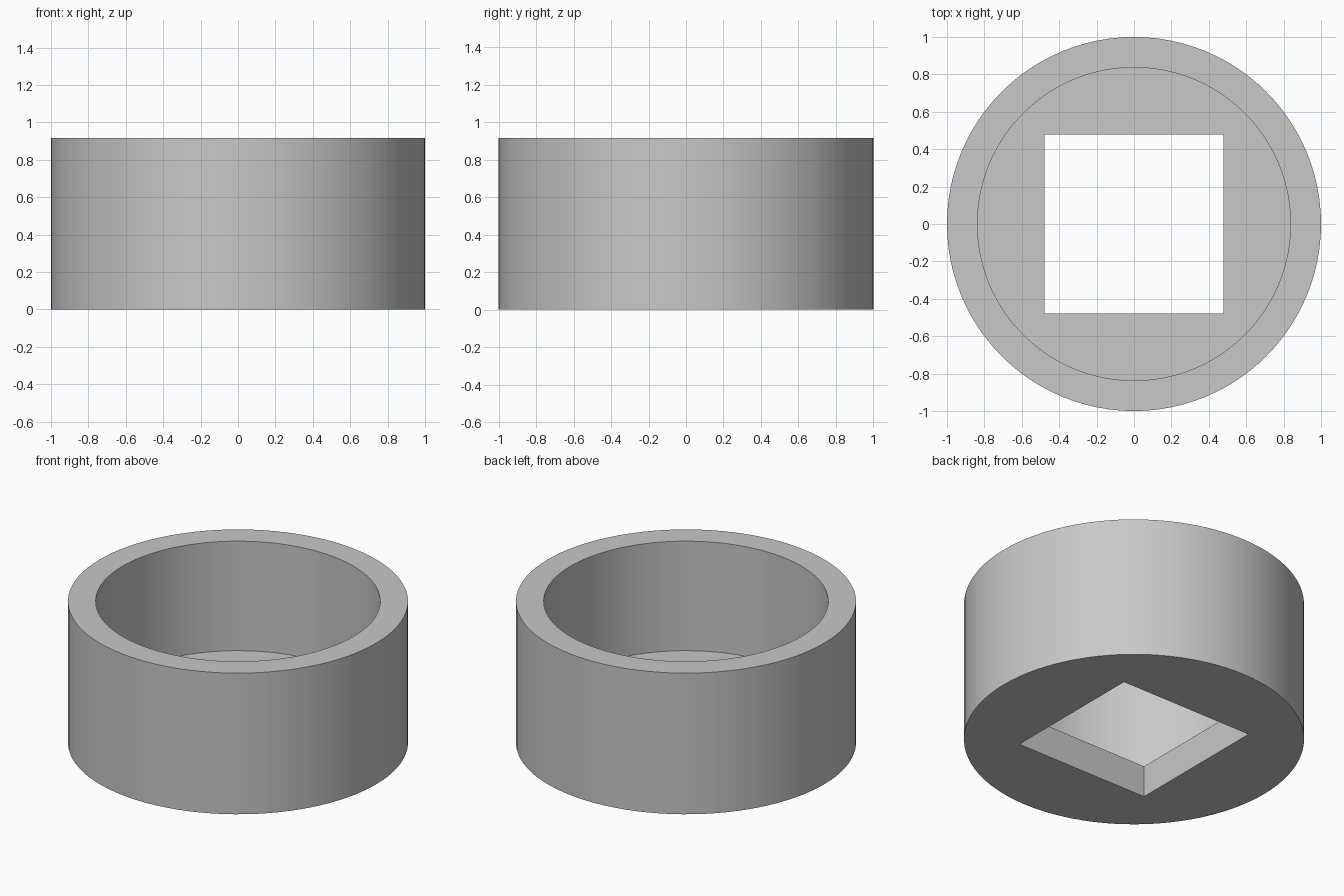
import bpy
import bmesh
from math import cos, sin, tau, radians

if "Cube" in bpy.data.objects:
    bpy.data.objects.remove(bpy.data.objects["Cube"], do_unlink=True)

SEGMENTS = 96
HEIGHT, FLOOR = 0.916, 0.205
OUTER, INNER, HOLE = 1.0, 0.837, 0.478


def ring(bm, size, z, square=False):
    """Closed loop of vertices, round or projected onto a square."""
    verts = []
    for i in range(SEGMENTS):
        c, s = cos(tau * i / SEGMENTS), sin(tau * i / SEGMENTS)
        k = size / max(abs(c), abs(s)) if square else size
        verts.append(bm.verts.new((c * k, s * k, z)))
    return verts


# Material
grey = bpy.data.materials.new("plain grey")
grey.use_nodes = True
colour = (0.58, 0.58, 0.58, 1)
grey.diffuse_color = colour
grey.node_tree.nodes["Principled BSDF"].inputs["Base Color"].default_value = colour

# Round cup wall, floor and square through hole, as one closed section
bm = bmesh.new()
loops = [
    ring(bm, OUTER, 0),
    ring(bm, OUTER, HEIGHT),
    ring(bm, INNER, HEIGHT),
    ring(bm, INNER, FLOOR),
    ring(bm, HOLE, FLOOR, square=True),
    ring(bm, HOLE, 0, square=True),
]
for a, b in zip(loops, loops[1:] + loops[:1]):
    for i in range(SEGMENTS):
        j = (i + 1) % SEGMENTS
        bm.faces.new((a[i], a[j], b[j], b[i]))
bmesh.ops.recalc_face_normals(bm, faces=bm.faces)

mesh = bpy.data.meshes.new("round_socket")
bm.to_mesh(mesh)
bm.free()
mesh.materials.append(grey)
socket = bpy.data.objects.new("round_socket", mesh)
bpy.context.collection.objects.link(socket)

# Smooth round walls with crisp rims and corners
bpy.ops.object.select_all(action="DESELECT")
socket.select_set(True)
bpy.context.view_layer.objects.active = socket
bpy.ops.object.shade_smooth_by_angle(angle=radians(30))
